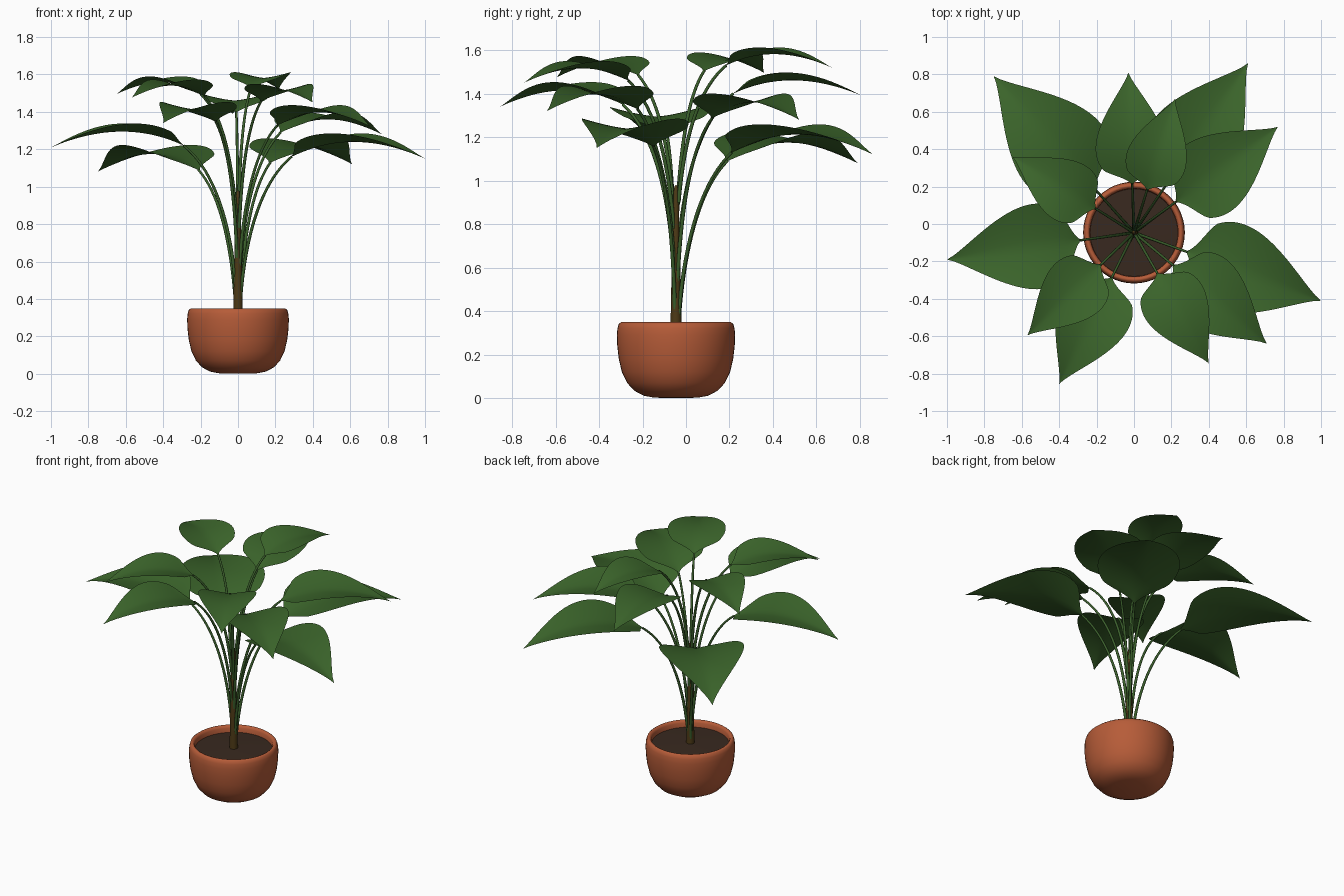
import bpy
from math import sin, cos, pi, atan2, hypot
from mathutils import Vector

if "Cube" in bpy.data.objects:
    bpy.data.objects.remove(bpy.data.objects["Cube"])

CENTRE = Vector((0, -0.046, 0))


def material(name, rgb):
    m = bpy.data.materials.new(name)
    m.diffuse_color = (*rgb, 1)
    m.use_nodes = True
    m.node_tree.nodes["Principled BSDF"].inputs["Base Color"].default_value = m.diffuse_color
    return m


TERRACOTTA = material("terracotta", (0.47, 0.107, 0.04))
SOIL = material("soil_brown", (0.04, 0.022, 0.014))
BARK = material("bark_brown", (0.075, 0.042, 0.008))
STALK = material("stalk_green", (0.042, 0.115, 0.024))
LEAF = material("leaf_green", (0.044, 0.13, 0.024))


def surface(name, point, nu, nv, mat, wrap=False):
    """Smooth grid surface from point(u, v), u and v in 0..1; v may wrap round."""
    cols = nv if wrap else nv + 1
    verts = [point(i / nu, j / nv) for i in range(nu + 1) for j in range(cols)]
    faces = []
    for i in range(nu):
        for j in range(nv):
            k = (j + 1) % cols
            faces.append((i * cols + j, i * cols + k, (i + 1) * cols + k, (i + 1) * cols + j))
    mesh = bpy.data.meshes.new(name)
    mesh.from_pydata(verts, [], faces)
    mesh.validate()
    mesh.materials.append(mat)
    mesh.shade_smooth()
    obj = bpy.data.objects.new(name, mesh)
    bpy.context.collection.objects.link(obj)
    return obj


def lathe(name, profile, mat, sides=48):
    """Turn an (r, z) profile about the pot axis; profile runs bottom to top outside."""
    def point(u, v):
        r, z = profile[round(u * (len(profile) - 1))]
        a = 2 * pi * v
        return CENTRE + Vector((r * cos(a), r * sin(a), z))
    return surface(name, point, len(profile) - 1, sides, mat, True)


def bezier(p, t):
    s = 1 - t
    w = (s**3, 3 * s * s * t, 3 * s * t * t, t**3)
    return (sum(a * q[0] for a, q in zip(w, p)), sum(a * q[1] for a, q in zip(w, p)))


# Pot with rounded base and rim, soil and woody stem
lathe("pot", [(0.001, 0), (0.10, 0.002), (0.148, 0.011), (0.192, 0.034), (0.225, 0.07),
              (0.249, 0.12), (0.263, 0.18), (0.27, 0.24), (0.272, 0.29), (0.269, 0.322),
              (0.263, 0.341), (0.253, 0.349), (0.243, 0.345), (0.236, 0.333),
              (0.234, 0.30), (0.23, 0.27)], TERRACOTTA)
lathe("soil", [(0.236, 0.305), (0.12, 0.31), (0.001, 0.312)], SOIL)
lathe("stem", [(0.026, 0.29), (0.023, 0.45), (0.018, 0.7), (0.011, 0.95),
               (0.007, 0.975), (0.001, 0.98)], BARK, 16)


def leaf_with_stalk(n, step, tx, ty, tz):
    d = Vector((tx, ty, 0)) - CENTRE
    reach, ang = hypot(d.x, d.y), atan2(d.y, d.x)
    out, side = Vector((cos(ang), sin(ang), 0)), Vector((-sin(ang), cos(ang), 0))
    up = Vector((0, 0, 1))
    base_r = 0.24 + 0.2 * (reach - 0.74)
    base_z = tz + 0.01
    length = reach - base_r
    half = 0.315 * length

    # Arching stalk, higher leaves start higher on the stem
    z0 = 0.3 + 0.04 * step
    h = base_z - z0
    arc = [(0.012, z0), (0.035, z0 + 0.39 * h), (0.37 * base_r, z0 + 0.81 * h), (base_r, base_z)]

    def stalk(u, v):
        r, z = bezier(arc, u)
        r2, z2 = bezier(arc, u + 0.01)
        tangent = (out * (r2 - r) + up * (z2 - z)).normalized()
        normal = tangent.cross(side)
        rad = 0.0095 - 0.003 * u
        a = 2 * pi * v
        return CENTRE + out * r + up * z + (side * cos(a) + normal * sin(a)) * rad
    surface(f"stalk_{n}", stalk, 20, 10, STALK, True)

    # Pointed blade: arched midrib, flared base, lifted edges
    arch = 0.155 * length
    rib = [(base_r, base_z), (base_r + length / 3, base_z + arch),
           (base_r + length * 2 / 3, tz + arch * 0.9), (reach, tz)]

    def blade(u, v):
        t = u ** 1.6
        s = 2 * v - 1
        r, z = bezier(rib, t)
        f = min(t / 0.13, 1)
        flare = 0.3 + 0.7 * f * f * (3 - 2 * f)
        w = max(flare * t ** 0.58 * (1 - t) ** 1.28 / 0.311, 0.05 * (1 - t))
        lift = 0.2 * half * w * abs(s) ** 1.4
        return CENTRE + out * r + side * (s * w * half) + up * (z + lift)
    surface(f"leaf_{n}", blade, 32, 12, LEAF)


# Leaves spiral up the stem: (step, tip x, tip y, tip z)
LEAVES = [(0, -0.75, 0.79, 1.08), (1, 0.61, 0.86, 1.12), (2, 1.0, -0.41, 1.15),
          (4, -1.0, -0.19, 1.21), (6, 0.77, 0.52, 1.28), (7, 0.71, -0.64, 1.32),
          (8, -0.40, -0.855, 1.34), (10, -0.03, 0.81, 1.39), (12, 0.40, -0.745, 1.45),
          (13, -0.57, -0.595, 1.475), (14, -0.65, 0.36, 1.495), (15, 0.22, 0.67, 1.52)]
for n, leaf in enumerate(LEAVES, 1):
    leaf_with_stalk(n, *leaf)
